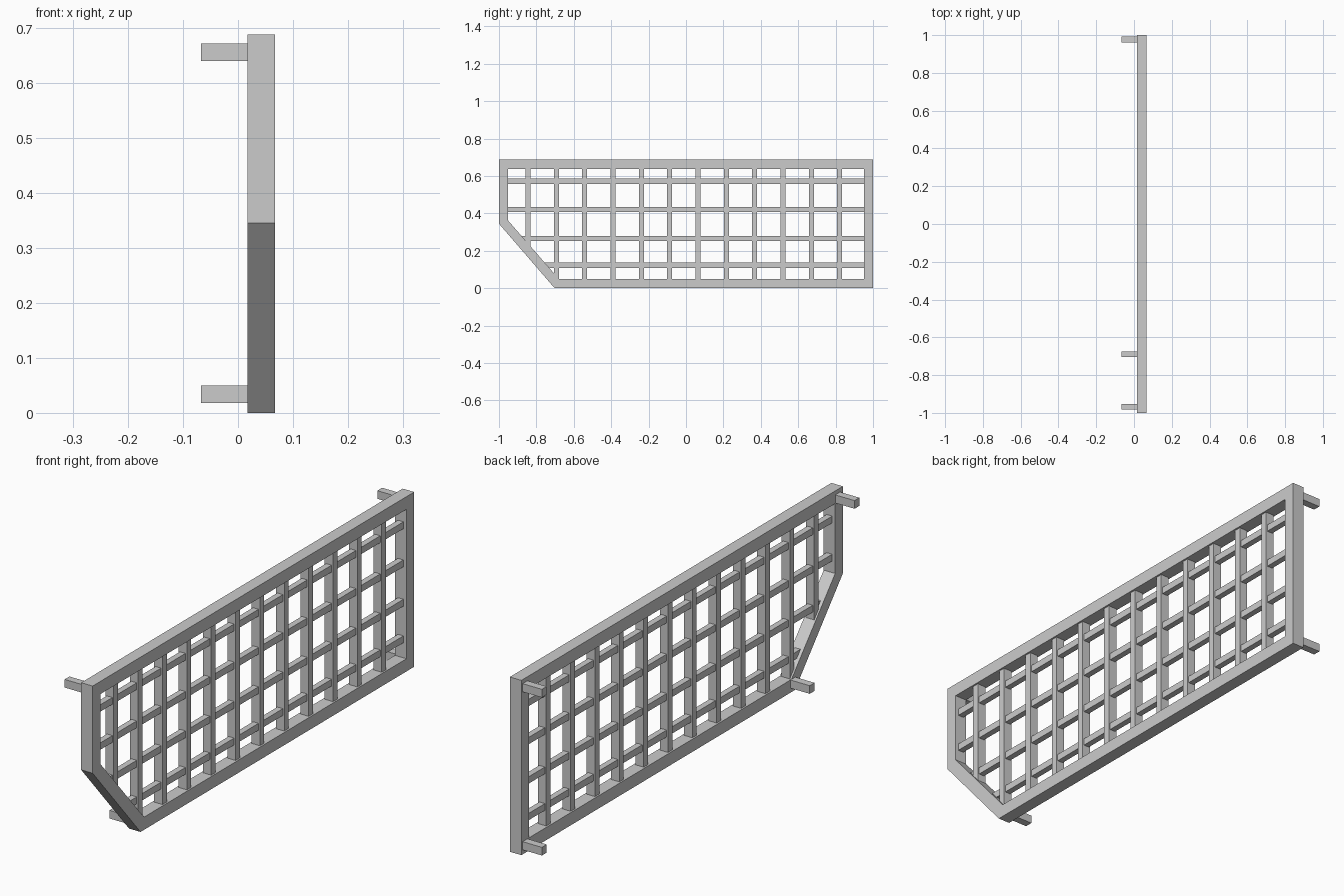
import bpy, bmesh

if "Cube" in bpy.data.objects:
    bpy.data.objects.remove(bpy.data.objects["Cube"])

X0, X1 = 0.017, 0.067   # back and front planes of the frame


def box(name, x, y, z):
    """Box from (min, max) ranges."""
    bm = bmesh.new()
    bmesh.ops.create_cube(bm, size=1)
    for v in bm.verts:
        for i, (lo, hi) in enumerate((x, y, z)):
            v.co[i] = lo if v.co[i] < 0 else hi
    return finish(name, bm)


def finish(name, bm):
    bmesh.ops.recalc_face_normals(bm, faces=bm.faces)
    mesh = bpy.data.meshes.new(name)
    bm.to_mesh(mesh)
    bm.free()
    ob = bpy.data.objects.new(name, mesh)
    bpy.context.collection.objects.link(ob)
    return ob


# Outer frame: rectangle with one clipped corner, mitred joints
outer = [(-1, 0.345), (-0.702, 0), (1, 0), (1, 0.688), (-1, 0.688)]
inner = [(-0.952, 0.363), (-0.68, 0.05), (0.952, 0.05), (0.952, 0.638), (-0.952, 0.638)]
bm = bmesh.new()
rings = [[bm.verts.new((x, y, z)) for y, z in loop]
         for x, loop in ((X0, outer), (X1, outer), (X1, inner), (X0, inner))]
for k in range(4):
    a, b = rings[k], rings[(k + 1) % 4]
    for i in range(5):
        j = (i + 1) % 5
        bm.faces.new((a[i], a[j], b[j], b[i]))
finish("gate_frame", bm)

# Lattice bars, with ends buried in the frame
half = 0.0135


def diagonal_z(y):
    return 0.354 - (y + 0.976) * 0.345 / 0.298


for i in range(12):
    y = -0.845 + i * 0.1515
    low = max(0.03, diagonal_z(y) + 0.005)
    box("upright_bar", (0.024, 0.06), (y - half, y + half), (low, 0.66))
for z in (0.123, 0.267, 0.422, 0.572):
    left = max(-0.97, -0.976 - (z - 0.354) * 0.298 / 0.345 + 0.005)
    box("cross_bar", (0.03, 0.054), (left, 0.97), (z - half, z + half))

# Mounting pegs on the back
for y, z in ((0.977, 0.656), (0.977, 0.034), (-0.968, 0.656), (-0.689, 0.034)):
    box("mounting_peg", (-0.067, X0 + 0.01), (y - 0.015, y + 0.015), (z - 0.016, z + 0.016))
